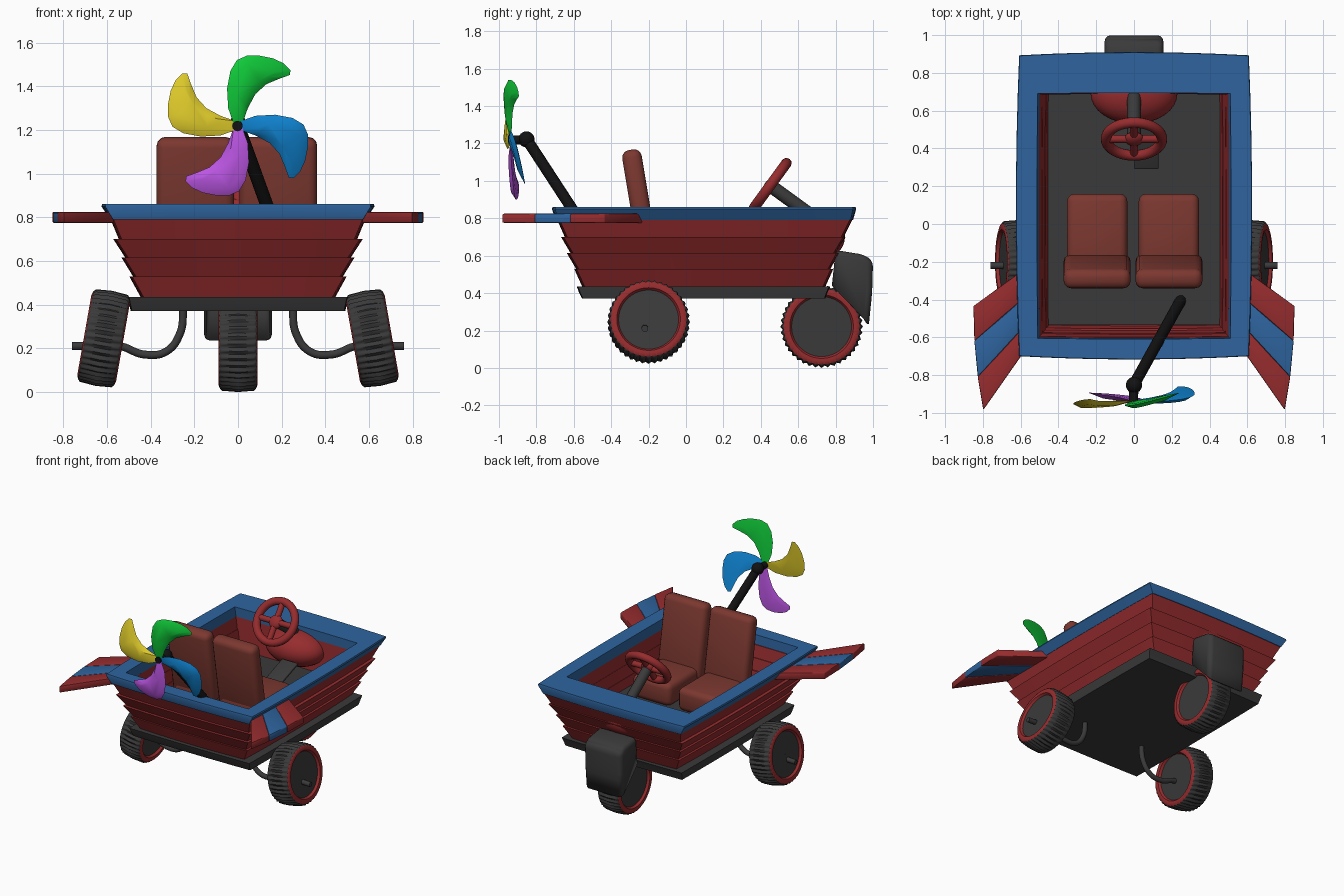
import bpy, bmesh, math
from mathutils import Vector, Matrix

if "Cube" in bpy.data.objects:
    bpy.data.objects.remove(bpy.data.objects["Cube"])


def material(name, r, g, b):
    m = bpy.data.materials.new(name)
    lin = [((c / 255 + 0.055) / 1.055) ** 2.4 if c > 10 else c / 255 / 12.92 for c in (r, g, b)]
    m.diffuse_color = (*lin, 1)
    m.use_nodes = True
    m.node_tree.nodes["Principled BSDF"].inputs["Base Color"].default_value = m.diffuse_color
    return m


RED = material("red paint", 150, 44, 46)
BLUE = material("blue paint", 46, 100, 158)
SEAT = material("brown seat", 124, 56, 48)
GREY = material("dark grey", 58, 58, 58)
BLACK = material("black", 18, 18, 18)
GREEN = material("green", 16, 205, 58)
YELLOW = material("yellow", 222, 202, 42)
PURPLE = material("purple", 188, 86, 228)
SKY = material("bright blue", 16, 136, 216)


def finish(name, bm, *mats):
    bmesh.ops.recalc_face_normals(bm, faces=bm.faces)
    me = bpy.data.meshes.new(name)
    bm.to_mesh(me)
    bm.free()
    for m in mats:
        me.materials.append(m)
    ob = bpy.data.objects.new(name, me)
    bpy.context.collection.objects.link(ob)
    return ob


def bevel(bm, w, seg=3):
    bmesh.ops.bevel(bm, geom=bm.edges[:], offset=w, segments=seg, profile=0.5, affect='EDGES')


def box(name, centre, size, mat, w=0.01, rx=0, seg=3):
    bm = bmesh.new()
    bmesh.ops.create_cube(bm, size=1)
    bmesh.ops.scale(bm, vec=size, verts=bm.verts)
    bevel(bm, w, seg)
    bm.transform(Matrix.Translation(centre) @ Matrix.Rotation(rx, 4, 'X'))
    return finish(name, bm, mat)


def prism(bm, points, offset):
    """Closed solid from a polygon pushed along offset."""
    f = bm.faces.new([bm.verts.new(p) for p in points])
    top = bmesh.ops.extrude_face_region(bm, geom=[f], use_keep_orig=True)
    bmesh.ops.translate(bm, vec=offset, verts=[v for v in top["geom"] if isinstance(v, bmesh.types.BMVert)])


def tube(name, points, radius, mat, smooth=True):
    cu = bpy.data.curves.new(name, 'CURVE')
    cu.dimensions = '3D'
    cu.bevel_depth = radius
    cu.bevel_resolution = 4
    cu.use_fill_caps = True
    sp = cu.splines.new('BEZIER')
    sp.bezier_points.add(len(points) - 1)
    for bp, p in zip(sp.bezier_points, points):
        bp.co = p
        bp.handle_left_type = bp.handle_right_type = 'AUTO' if smooth else 'VECTOR'
    cu.materials.append(mat)
    ob = bpy.data.objects.new(name, cu)
    bpy.context.collection.objects.link(ob)


def ball(name, centre, radii, mat):
    bm = bmesh.new()
    bmesh.ops.create_uvsphere(bm, u_segments=32, v_segments=16, radius=1)
    bm.transform(Matrix.Translation(centre) @ Matrix.Diagonal((*radii, 1)))
    return finish(name, bm, mat)


# Hull: rings of slightly bowed rectangles joined into bands
def ring(bm, hx, y0, y1, z, bow=0.013, n=8):
    cy, hy, pts = (y0 + y1) / 2, (y1 - y0) / 2, []
    for side in range(4):
        for i in range(n):
            t = -1 + 2 * i / n
            b = bow * (1 - t * t)
            x, y = [(t * hx, -hy - b), (hx + b, t * hy), (-t * hx, hy + b), (-hx - b, -t * hy)][side]
            pts.append(bm.verts.new((x, y + cy, z)))
    return pts


def band(name, rings, mat, closed=True):
    bm = bmesh.new()
    rs = [ring(bm, *r) for r in rings]
    n = len(rs[0])
    for a, b in zip(rs, rs[1:] + (rs[:1] if closed else [])):
        for i in range(n):
            bm.faces.new((a[i], a[(i + 1) % n], b[(i + 1) % n], b[i]))
    if not closed:
        bm.faces.new(rs[0])
        bm.faces.new(rs[-1])
    return finish(name, bm, mat)


planks = [((.43, .535, -.725), 0), ]
planks = [  # bottom z, top z, (bottom hx, y0, y1), (top hx, y0, y1), inner hx, inner y0
    (.43, .53, (.43, -.54, .73), (.485, -.585, .775), .42, -.51),
    (.53, .615, (.468, -.575, .76), (.52, -.625, .805), .45, -.535),
    (.615, .70, (.503, -.605, .79), (.558, -.655, .84), .468, -.56),
    (.70, .79, (.533, -.635, .83), (.57, -.675, .875), .485, -.58)]
for zb, zt, lo, hi, ix, iy in planks:
    band("hull_plank", [(*lo, zb), (*hi, zt), (ix + .015, iy - .015, .69, zt, .004), (ix, iy, .685, zb, .004)], RED)
band("hull_rim", [(.572, -.685, .88, .79), (.608, -.70, .893, .85, .017), (.605, -.697, .89, .86, .017),
                  (.51, -.605, .69, .86, .004), (.50, -.60, .69, .79, .004)], BLUE)
band("base_slab", [(.485, -.55, .74, .37, .006), (.492, -.565, .75, .40, .006), (.499, -.578, .765, .435, .006)], GREY, False)
band("floor", [(.455, -.535, .69, .53, 0), (.455, -.535, .69, .55, 0)], GREY, False)


# Wheels: lathed about the x axis with a ribbed tread
def wheel(name, centre, camber):
    half = [(.072, .001, 0), (.072, .16, 1), (.088, .17, 1), (.09, .185, 1), (.084, .203, 0), (.074, .213, 0)]
    prof = half + [(0, .219, 0)] + [(-x, r, 0) for x, r, _ in half[::-1]]
    cols = [p[2] for p in half] + [h[2] for h in half[-2::-1]] + [0]
    cols = [0, 1, 1, 1, 0, 0, 0, 0, 1, 1, 1, 0]
    ribs, n = 40, 160
    bm = bmesh.new()
    rows = []
    for x, r, _ in prof:
        row = []
        for i in range(n):
            a = 2 * math.pi * i / n
            rr = r + (.006 * math.cos(a * ribs) - .004 if r > .205 else 0)
            row.append(bm.verts.new((x, rr * math.cos(a), rr * math.sin(a))))
        rows.append(row)
    for k, (a, b) in enumerate(zip(rows, rows[1:])):
        for i in range(n):
            f = bm.faces.new((a[i], a[(i + 1) % n], b[(i + 1) % n], b[i]))
            f.material_index = cols[k]
    bm.transform(Matrix.Translation(centre) @ Matrix.Rotation(math.radians(camber), 4, 'Y'))
    finish(name, bm, GREY, RED)


wheel("single_wheel", (0, .725, .221), 0)
for s in (-1, 1):
    wheel("side_wheel", (s * .615, -.2, .246), -10 * s)
    tube("axle_pipe", [(s * x, -.22, z) for x, z in
                       ((.25, .39), (.265, .27), (.33, .185), (.43, .172), (.54, .21), (.76, .21))], .018, GREY)
    # Striped side fins
    inner = [-.26, -.41, -.56, -.69]
    outer = [(.85, -.435), (.845, -.62), (.827, -.81), (.798, -.985)]
    for i in range(3):
        bm = bmesh.new()
        pts = [(.57, inner[i] + .03), outer[i], outer[i + 1], (.57, inner[i + 1] + .03)]
        prism(bm, [(s * x, y, .775) for x, y in pts], (0, 0, .05))
        bevel(bm, .006, 2)
        finish("side_fin_stripe", bm, BLUE if i == 1 else RED)
    # Seats
    cx = -.005 + s * .19
    box("seat_cushion", (cx, -.055, .635), (.32, .43, .17), SEAT, .04)
    box("seat_back", (cx, -.25, .895), (.355, .105, .55), SEAT, .04, math.radians(9.5))

# Wheel cover: rounded shell, open underneath
bm = bmesh.new()
prism(bm, [(-.155, y, z) for y, z in ((.78, .44), (.80, .63), (.955, .605), (1, .57), (.995, .40), (.978, .235))], (.31, 0, 0))
bm.normal_update()
bmesh.ops.recalc_face_normals(bm, faces=bm.faces)
under = [f for f in bm.faces if f.normal.z < -.5]
rim_edges = {e for f in under for e in f.edges}
bmesh.ops.bevel(bm, geom=[e for e in bm.edges if e not in rim_edges], offset=.03, segments=3, profile=.5, affect='EDGES')
bmesh.ops.recalc_face_normals(bm, faces=bm.faces)
bmesh.ops.delete(bm, geom=[f for f in bm.faces if f.normal.z < -.5], context='FACES')
cover = finish("wheel_cover", bm, GREY)
sol = cover.modifiers.new("shell", 'SOLIDIFY')
sol.thickness = .012
sol.offset = -1

# Steering wheel, column, dash and pedal plate
tilt = Matrix.Translation((0, .45, .975)) @ Matrix.Rotation(math.radians(54), 4, 'X')
tube("steering_column", [tilt @ Vector((0, 0, 0)), tilt @ Vector((0, 0, -.28))], .036, GREY, False)
bpy.ops.mesh.primitive_torus_add(major_radius=.148, minor_radius=.028, major_segments=40, minor_segments=12)
rim = bpy.context.object
rim.name = "steering_wheel_rim"
rim.matrix_world = tilt
rim.data.materials.append(RED)
for a in (0, math.pi / 2):
    d = Vector((math.cos(a), math.sin(a), 0)) * .145
    tube("steering_spokes", [tilt @ d, tilt @ -d], .021, RED, False)
hub = ball("steering_hub", (0, 0, 0), (.05, .05, .03), RED)
hub.matrix_world = tilt
ball("dashboard", (0, .69, .70), (.23, .16, .13), RED)
box("pedal_plate", (.065, .41, .62), (.13, .25, .02), GREY, .006, math.radians(20))

# Propeller: pole, hub and four coloured blades
tube("propeller_pole", [(.25, -.40, .53), (0, -.85, 1.22)], .03, BLACK, False)
ball("propeller_joint", (0, -.853, 1.222), (.043, .043, .043), BLACK)
tube("propeller_shaft", [(0, -.85, 1.22), (-.003, -.95, 1.218)], .024, BLACK, False)
outline = [(-.02, .01), (-.045, .08), (-.05, .17), (-.035, .25), (-.005, .30), (.04, .32), (.10, .32), (.16, .308),
           (.21, .285), (.24, .255), (.238, .232), (.19, .215), (.13, .19), (.08, .145), (.045, .08), (.02, .01)]
spine = (.05, .23)
for k, (name, mat) in enumerate((("green", GREEN), ("sky", SKY), ("purple", PURPLE), ("yellow", YELLOW))):
    a = -k * math.pi / 2

    def place(u, r, lift):
        x = u * math.cos(a) - r * math.sin(a)
        z = u * math.sin(a) + r * math.cos(a)
        return (x, -.928 - .07 * z + .07 * x + .18 * (u - .05) + lift, 1.22 + z)
    bm = bmesh.new()
    edge = [bm.verts.new(place(u, r, 0)) for u, r in outline]
    for sgn in (-1, 1):
        mid = [bm.verts.new(place(spine[0] + (u - spine[0]) * .6, spine[1] + (r - spine[1]) * .6, sgn * .013 - .008))
               for u, r in outline]
        n = len(edge)
        for i in range(n):
            bm.faces.new((edge[i], edge[(i + 1) % n], mid[(i + 1) % n], mid[i]))
        bm.faces.new(mid)
    finish("blade_" + name, bm, mat)

# Smooth rounded parts, keep hard edges
bpy.ops.object.select_all(action='DESELECT')
for ob in bpy.data.objects:
    if ob.type == 'MESH':
        ob.select_set(True)
        bpy.context.view_layer.objects.active = ob
bpy.ops.object.shade_smooth_by_angle(angle=math.radians(40))
